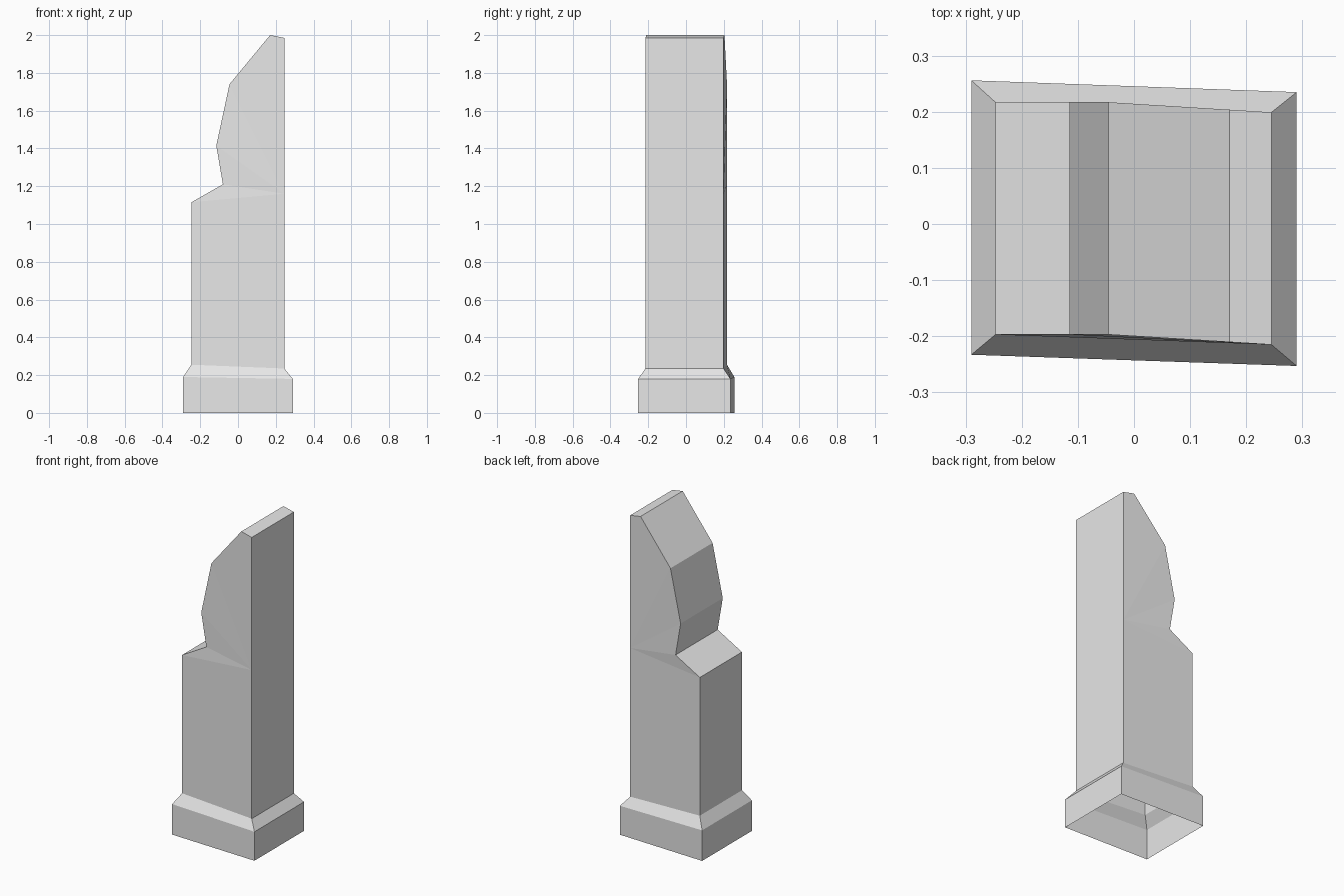
import bpy
import bmesh

old = bpy.data.objects.get("Cube")
if old:
    bpy.data.objects.remove(old, do_unlink=True)

stone = bpy.data.materials.new("grey stone")
stone.use_nodes = True
GREY = (0.8, 0.8, 0.8, 1.0)
stone.diffuse_color = GREY
stone.node_tree.nodes["Principled BSDF"].inputs["Base Color"].default_value = GREY


def finish(name, bm):
    bmesh.ops.recalc_face_normals(bm, faces=bm.faces)
    mesh = bpy.data.meshes.new(name)
    bm.to_mesh(mesh)
    bm.free()
    mesh.materials.append(stone)
    obj = bpy.data.objects.new(name, mesh)
    bpy.context.collection.objects.link(obj)
    return obj


def ring(bm, corners, z_left, z_right):
    return [bm.verts.new((x, y, z_left if x < 0 else z_right)) for x, y in corners]


# Slightly skewed footprints of the plinth and the shaft
foot = [(-0.29, -0.233), (0.29, -0.253), (0.29, 0.235), (-0.29, 0.256)]
neck = [(-0.247, -0.197), (0.245, -0.215), (0.245, 0.199), (-0.247, 0.217)]

# Plinth: open underneath, with a sloping upper lip
bm = bmesh.new()
rings = [ring(bm, foot, 0, 0), ring(bm, foot, 0.19, 0.18), ring(bm, neck, 0.255, 0.235)]
for low, high in zip(rings, rings[1:]):
    for i in range(4):
        j = (i + 1) % 4
        bm.faces.new((low[i], low[j], high[j], high[i]))
finish("plinth", bm)

# Broken shaft: front and back outlines, bridged around the broken edge
outline = [(0.245, 1.16), (0.245, 1.985), (0.17, 2.0), (-0.045, 1.74),
           (-0.115, 1.415), (-0.08, 1.21), (-0.247, 1.115), (-0.247, 0.255), (0.245, 0.235)]


def side_y(x, y_left, y_right):
    t = max(0.0, (x + 0.045) / 0.29)
    return y_left + (y_right - y_left) * t


bm = bmesh.new()
front, back = [
    [bm.verts.new((x, side_y(x, yl, yr), z)) for x, z in outline]
    for yl, yr in ((-0.197, -0.215), (0.217, 0.199))
]
for side in (front, back):
    # Upper part fans out from the right edge; the lower part is one flat panel
    for i in range(1, 6):
        bm.faces.new((side[0], side[i], side[i + 1]))
    bm.faces.new((side[0], side[6], side[7], side[8]))
for i in range(len(outline)):
    j = (i + 1) % len(outline)
    if i != 7:  # the shaft is open where it meets the plinth
        bm.faces.new((front[i], front[j], back[j], back[i]))
finish("broken_shaft", bm)
